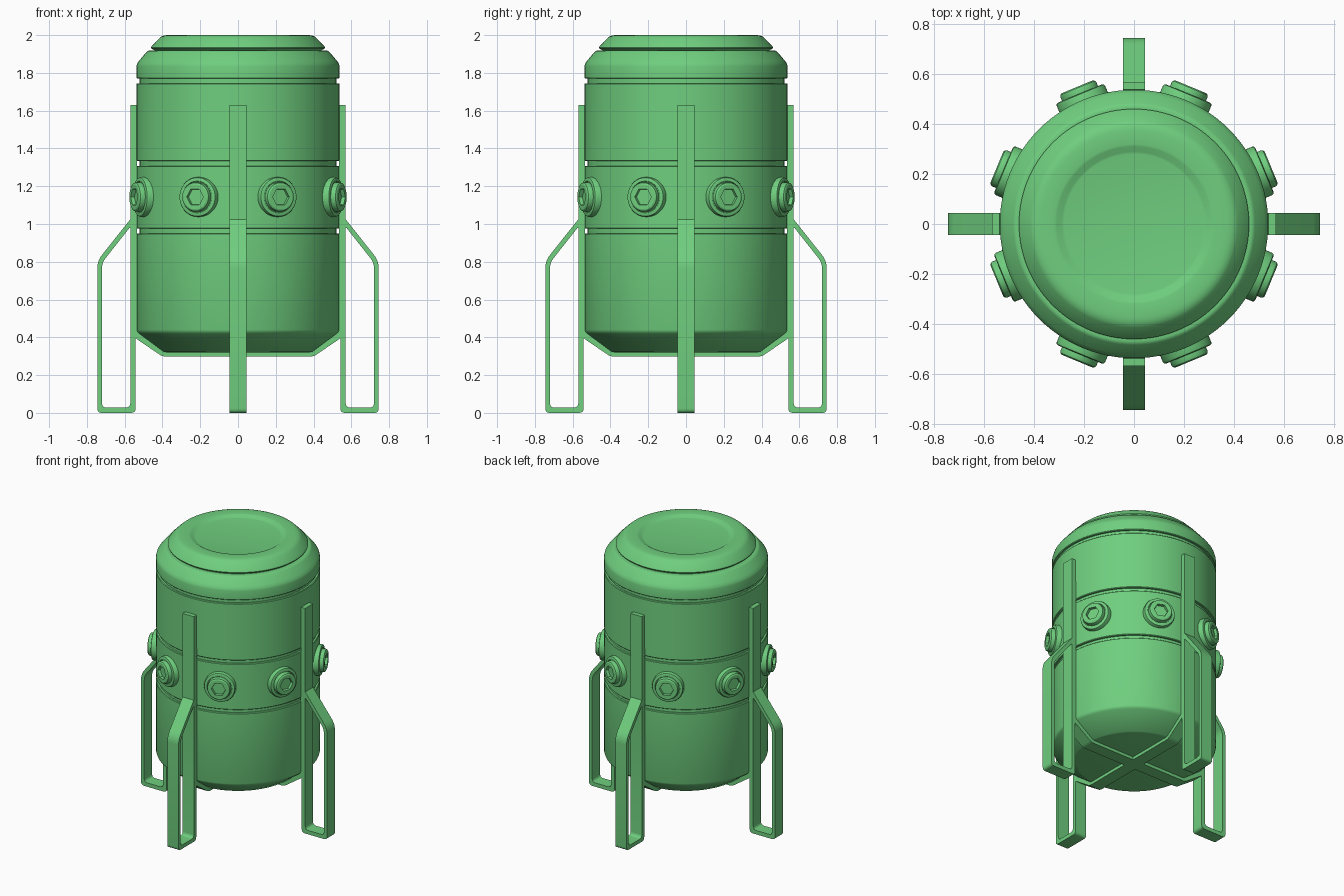
import bpy, bmesh, math
from mathutils import Matrix, Vector

if "Cube" in bpy.data.objects:
    bpy.data.objects.remove(bpy.data.objects["Cube"])

green = bpy.data.materials.new("green_paint")
green.diffuse_color = (0.16, 0.62, 0.21, 1)
green.use_nodes = True
green.node_tree.nodes["Principled BSDF"].inputs["Base Color"].default_value = green.diffuse_color


def add(name, mesh, matrix=Matrix()):
    obj = bpy.data.objects.new(name, mesh)
    obj.matrix_world = matrix
    bpy.context.collection.objects.link(obj)
    return obj


def finish(bm, name, angle=30):
    mesh = bpy.data.meshes.new(name)
    bmesh.ops.recalc_face_normals(bm, faces=bm.faces)
    bm.to_mesh(mesh)
    bm.free()
    mesh.shade_smooth()
    mesh.set_sharp_from_angle(angle=math.radians(angle))
    mesh.materials.append(green)
    return mesh


def lathe(name, profile, segs, hex_from=None):
    """Spin (r, z) points; rings from index hex_from on become hexagons."""
    bm = bmesh.new()
    rings = []
    for i, (r, z) in enumerate(profile):
        ring = []
        for s in range(segs):
            a = 2 * math.pi * s / segs
            k = r
            if hex_from is not None and i >= hex_from:
                k = r * math.cos(math.pi / 6) / math.cos(a % (math.pi / 3) - math.pi / 6)
            ring.append(bm.verts.new((k * math.cos(a), k * math.sin(a), z)))
        rings.append(ring)
    for lo, hi in zip(rings, rings[1:]):
        for s in range(segs):
            t = (s + 1) % segs
            bm.faces.new((lo[s], lo[t], hi[t], hi[s]))
    bm.faces.new(rings[0])
    bm.faces.new(rings[-1])
    return finish(bm, name)


def rounded(points):
    """Outline from (x, z, corner radius) points."""
    out = []
    for i, (x, z, r) in enumerate(points):
        p = Vector((x, z))
        if r == 0:
            out.append(p)
            continue
        a = p + (Vector(points[i - 1][:2]) - p).normalized() * r
        b = p + (Vector(points[(i + 1) % len(points)][:2]) - p).normalized() * r
        for k in range(6):
            t = k / 5
            out.append(a * (1 - t) ** 2 + p * 2 * t * (1 - t) + b * t * t)
    return out


def plate(name, outlines, half_width):
    """Flat outline with holes, extruded along y and standing in the xz plane."""
    curve = bpy.data.curves.new(name, 'CURVE')
    curve.dimensions = '2D'
    curve.fill_mode = 'BOTH'
    curve.extrude = half_width
    for pts in outlines:
        spline = curve.splines.new('POLY')
        spline.points.add(len(pts) - 1)
        for q, p in zip(spline.points, pts):
            q.co = (p.x, p.y, 0, 1)
        spline.use_cyclic_u = True
    tmp = add(name + "_curve", curve)
    deps = bpy.context.evaluated_depsgraph_get()
    mesh = bpy.data.meshes.new_from_object(tmp.evaluated_get(deps))
    bpy.data.objects.remove(tmp)
    bm = bmesh.new()
    bm.from_mesh(mesh)
    bmesh.ops.remove_doubles(bm, verts=bm.verts, dist=1e-5)
    bmesh.ops.rotate(bm, verts=bm.verts, matrix=Matrix.Rotation(math.pi / 2, 3, 'X'))
    return finish(bm, name)


# Tank body with three grooves and a rounded shoulder
R = 0.538
body = [(0.38, 0.32), (0.395, 0.323), (0.525, 0.42), (0.534, 0.428), (R, 0.44)]
for z in (0.95, 1.308, 1.745):
    body += [(R, z - 0.004), (R - 0.004, z), (R - 0.016, z),
             (R - 0.016, z + 0.025), (R - 0.004, z + 0.025), (R, z + 0.029)]
body += [(R, 1.835), (0.534, 1.85), (0.523, 1.865), (0.485, 1.91),
         (0.478, 1.916), (0.47, 1.918), (0.445, 1.918), (0.44, 1.91)]
add("tank_body", lathe("tank_body", body, 96))

# Lid with a shallow dished top
lid = [(0.44, 1.90), (0.44, 1.918), (0.458, 1.928), (0.461, 1.935), (0.457, 1.942),
       (0.415, 1.985), (0.405, 1.993), (0.39, 1.998), (0.375, 2.0),
       (0.32, 2.0), (0.31, 1.998), (0.29, 1.986), (0.28, 1.984)]
add("lid", lathe("lid", lid, 96))

# Eight hex-socket bolts around the middle band
bolt = lathe("bolt", [(0.105, 0.49), (0.105, 0.556), (0.102, 0.563), (0.095, 0.566),
                      (0.084, 0.566), (0.082, 0.562), (0.078, 0.562), (0.078, 0.582),
                      (0.075, 0.590), (0.067, 0.595), (0.048, 0.595), (0.046, 0.575)],
             48, hex_from=10)
face_x = Matrix(((0, 0, 1, 0), (1, 0, 0, 0), (0, 1, 0, 1.143), (0, 0, 0, 1)))
for i in range(8):
    add(f"bolt_{i + 1}", bolt, Matrix.Rotation(math.radians(22.5 + 45 * i), 4, 'Z') @ face_x)

# Four looped legs with upright strips and under-tank braces
outer = rounded([(0.538, 1.63, 0), (0.57, 1.63, 0), (0.57, 1.025, 0), (0.745, 0.805, 0.04),
                 (0.745, 0, 0.025), (0.542, 0, 0.025), (0.542, 0.395, 0), (0.40, 0.298, 0.02),
                 (0.045, 0.298, 0), (0.045, 0.33, 0), (0.39, 0.33, 0), (0.53, 0.435, 0)])
hole = rounded([(0.57, 0.028, 0.025), (0.72, 0.028, 0.025), (0.72, 0.795, 0.03),
                (0.57, 0.985, 0.01)])
leg = plate("leg", [outer, hole], 0.045)
for i, side in enumerate(("right", "back", "left", "front")):
    add(f"{side}_leg", leg, Matrix.Rotation(math.pi / 2 * i, 4, 'Z'))

# Square joining the braces under the tank
bm = bmesh.new()
bmesh.ops.create_cube(bm, size=1, matrix=Matrix.Translation((0, 0, 0.314))
                      @ Matrix.Diagonal((0.09, 0.09, 0.032, 1)))
add("brace_centre", finish(bm, "brace_centre"))
